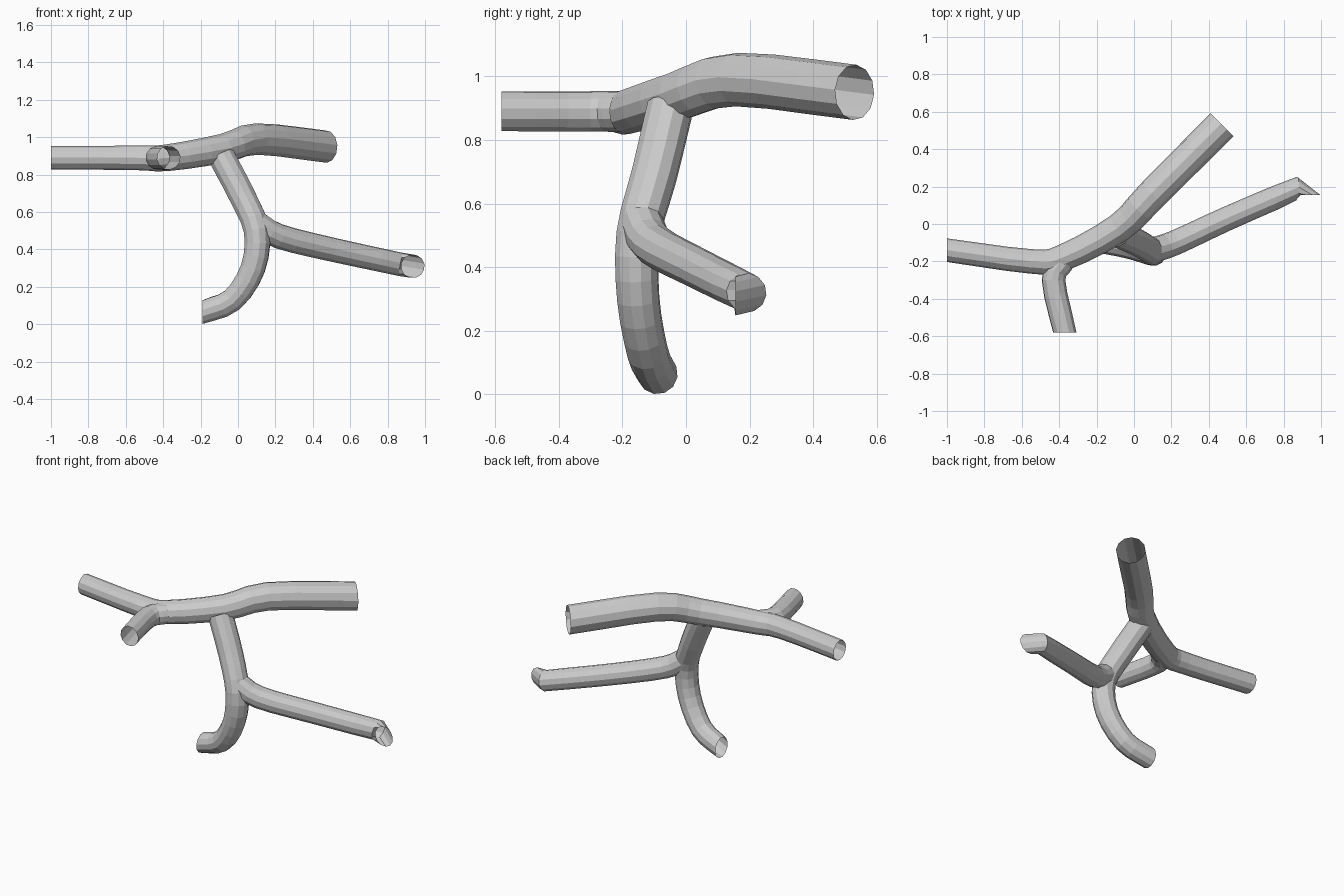
import bpy
import bmesh
import math
from mathutils import Vector

cube = bpy.data.objects.get("Cube")
if cube:
    bpy.data.objects.remove(cube, do_unlink=True)

SIDES = 12
STEPS = 3
LEFT, FRONT = Vector((1, 0, 0)), Vector((0, -1, 0))

grey = bpy.data.materials.new("plain_grey")
grey.use_nodes = True
colour = (0.6, 0.6, 0.6, 1)
grey.diffuse_color = colour
grey.node_tree.nodes["Principled BSDF"].inputs["Base Color"].default_value = colour


def smooth_path(points):
    """Curve that passes through every control point."""
    knots = [Vector(p) for p in points]
    first = knots[0] * 2 - knots[1]
    final = knots[-1] * 2 - knots[-2]
    padded = [first] + knots + [final]
    curve = []
    for before, start, end, after in zip(padded, padded[1:], padded[2:], padded[3:]):
        leave, arrive = (end - before) / 2, (after - start) / 2
        for step in range(STEPS):
            t = step / STEPS
            ease = t * t * (3 - 2 * t)
            curve.append(start.lerp(end, ease)
                         + leave * t * (1 - t) ** 2
                         - arrive * t * t * (1 - t))
    return curve + [knots[-1]]


def ring_directions(path, start_dir, end_dir):
    """Direction of travel at every station, with chosen end cuts."""
    legs = [(b - a).normalized() for a, b in zip(path, path[1:])]
    middle = [(a + b).normalized() for a, b in zip(legs, legs[1:])]
    return [start_dir or legs[0]] + middle + [end_dir]


def tube(name, points, start_radius, end_radius, end_dir, start_dir=None, tip=None):
    """Open tapering tube; a tip adds one last ring after a sharp fold."""
    path = smooth_path(points)
    if tip:
        path.append(Vector(tip))
    directions = ring_directions(path, start_dir, end_dir)

    bm = bmesh.new()
    previous = directions[0]
    side = previous.orthogonal().normalized()
    rings = []
    for i, (centre, direction) in enumerate(zip(path, directions)):
        # carry the ring frame along the path without twist
        side = previous.rotation_difference(direction) @ side
        up = direction.cross(side)
        previous = direction
        t = i / (len(path) - 1)
        ease = t * t * (3 - 2 * t)
        radius = start_radius + (end_radius - start_radius) * ease
        ring = []
        for k in range(SIDES):
            angle = math.tau * k / SIDES
            offset = side * math.cos(angle) + up * math.sin(angle)
            ring.append(bm.verts.new(centre + offset * radius))
        rings.append(ring)
    for near, far in zip(rings, rings[1:]):
        for k in range(SIDES):
            n = (k + 1) % SIDES
            bm.faces.new((near[k], near[n], far[n], far[k]))

    mesh = bpy.data.meshes.new(name)
    bm.to_mesh(mesh)
    bm.free()
    mesh.materials.append(grey)
    bpy.context.collection.objects.link(bpy.data.objects.new(name, mesh))


# Thick trunk narrowing into the long upper limb
trunk_cut = (FRONT - LEFT).normalized()
tube("main_tube",
     [(.47, .53, .95), (.1, .16, .99), (-.08, -.02, .94),
      (-.38, -.18, .89), (-.55, -.2, .89), (-1, -.14, .89)],
     start_radius=.087, end_radius=.063, end_dir=-LEFT, start_dir=trunk_cut)

# Short limb toward the front
tube("front_branch",
     [(-.38, -.2, .89), (-.43, -.3, .89), (-.37, -.58, .89)],
     start_radius=.065, end_radius=.063, end_dir=FRONT)

# Descending limb curling to the base
tube("lower_branch",
     [(-.09, -.05, .9), (.02, -.1, .69), (.1, -.15, .5),
      (.08, -.15, .3), (-.03, -.12, .13), (-.19, -.09, .065)],
     start_radius=.074, end_radius=.064, end_dir=-LEFT)

# Side limb whose tip folds toward the front
tube("side_branch",
     [(.1, -.14, .54), (.22, -.1, .47), (.5, .03, .4), (.87, .19, .32)],
     start_radius=.068, end_radius=.063, end_dir=FRONT, tip=(.935, .155, .31))
